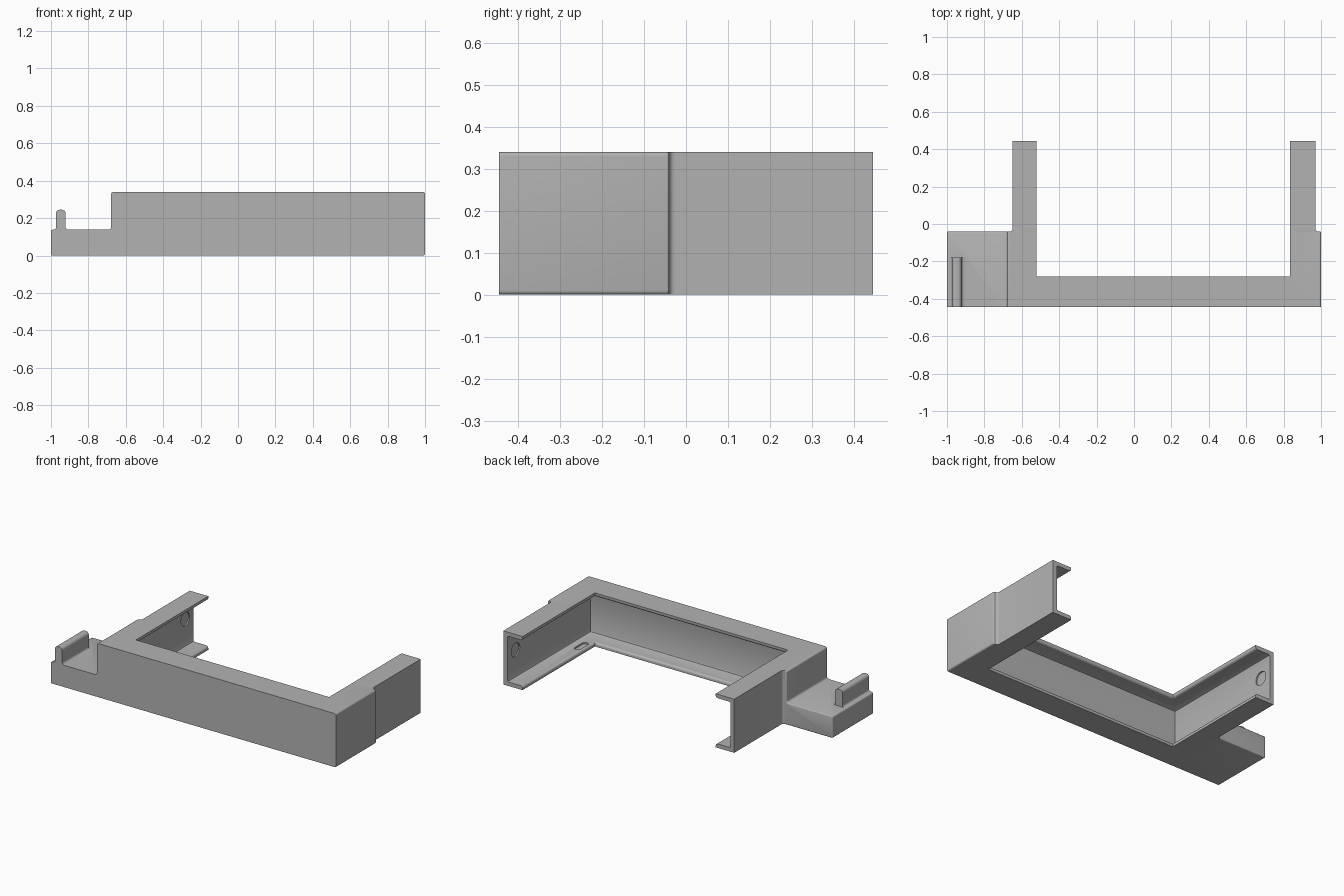
import bpy, bmesh, math
from mathutils import Vector

if "Cube" in bpy.data.objects:
    bpy.data.objects.remove(bpy.data.objects["Cube"])

grey = bpy.data.materials.new("plain_grey")
grey.diffuse_color = (0.45, 0.45, 0.45, 1)
grey.use_nodes = True
grey.node_tree.nodes["Principled BSDF"].inputs["Base Color"].default_value = grey.diffuse_color


def rounded(points, steps=5):
    """Outline from (x, y, radius) corners, each rounded by a tangent curve."""
    out = []
    for i, (x, y, r) in enumerate(points):
        p = Vector((x, y))
        if r == 0:
            out.append(p)
            continue
        a = p + (Vector(points[i - 1][:2]) - p).normalized() * r
        b = p + (Vector(points[(i + 1) % len(points)][:2]) - p).normalized() * r
        centre = a + b - p                      # all corners are square
        for k in range(steps + 1):
            t = k / steps * math.pi / 2
            out.append(centre + (a - centre) * math.cos(t) + (b - centre) * math.sin(t))
    return out


def make(name, bm):
    bmesh.ops.recalc_face_normals(bm, faces=bm.faces)
    mesh = bpy.data.meshes.new(name)
    bm.to_mesh(mesh)
    bm.free()
    mesh.materials.append(grey)
    ob = bpy.data.objects.new(name, mesh)
    bpy.context.collection.objects.link(ob)
    return ob


def prism(name, outline, place, lo, hi, round_end=0):
    """Extrude an outline from lo to hi; place(u, v, w) maps it into space."""
    bm = bmesh.new()
    ends = [[bm.verts.new(place(u, v, w)) for u, v in outline] for w in (lo, hi)]
    n = len(outline)
    bm.faces.new(ends[0])
    back = bm.faces.new(ends[1])
    for i in range(n):
        j = (i + 1) % n
        bm.faces.new((ends[0][i], ends[0][j], ends[1][j], ends[1][i]))
    if round_end:
        bmesh.ops.recalc_face_normals(bm, faces=bm.faces)
        bmesh.ops.bevel(bm, geom=list(back.edges), offset=round_end, segments=3,
                        profile=0.5, affect='EDGES', clamp_overlap=True)
    return make(name, bm)


def combine(target, other, operation):
    m = target.modifiers.new(operation.lower(), 'BOOLEAN')
    m.object, m.operation, m.solver = other, operation, 'EXACT'
    bpy.context.view_layer.objects.active = target
    bpy.ops.object.modifier_apply(modifier=m.name)
    bpy.data.objects.remove(other)


along_y = lambda u, v, w: (u, w, v)
along_z = lambda u, v, w: (u, v, w)
along_x = lambda u, v, w: (w, u, v)

# U-shaped block with small fillets where the arms leave the front body
frame = prism("bracket_frame", rounded([
    (-0.65, 0.445, 0), (-0.65, -0.04, 0.014), (-0.666, -0.04, 0), (-0.666, -0.445, 0),
    (0.985, -0.445, 0), (0.985, -0.04, 0), (0.97, -0.04, 0.014), (0.97, 0.445, 0)]),
    along_z, 0, 0.34)

# Thicker front body with the low side ledge
body = prism("front_body", rounded([
    (-1, 0, 0.008), (1, 0, 0.01), (1, 0.34, 0.01), (-0.678, 0.34, 0.012),
    (-0.678, 0.138, 0.014), (-1, 0.138, 0.01)]), along_y, -0.445, -0.04, 0.006)
combine(frame, body, 'UNION')

# Upright lip on the ledge
lip = prism("ledge_lip", rounded([
    (-0.988, 0.1, 0), (-0.988, 0.138, 0), (-0.973, 0.138, 0.012), (-0.973, 0.245, 0.02),
    (-0.922, 0.245, 0.02), (-0.922, 0.138, 0.015), (-0.9, 0.138, 0), (-0.9, 0.1, 0)]),
    along_y, -0.445, -0.178)
combine(frame, lip, 'UNION')

# Cutter: central opening that widens into the channel between the flanges
lower = [(-0.1, 0), (0.012, 0), (0.016, 0.001), (0.021, 0.004), (0.024, 0.009),
         (0.025, 0.014), (0.025, 0.095), (0.028, 0.102), (0.035, 0.105)]
layers = lower + [(0.34 - z, d) for z, d in reversed(lower)]
bm = bmesh.new()
rings = [[bm.verts.new((x, y, z)) for x, y in (
    (-0.52 - d, -0.28 - d), (0.835 + d, -0.28 - d), (0.835 + d, 1), (-0.52 - d, 1))]
    for z, d in layers]
for a, b in zip(rings, rings[1:]):
    for i in range(4):
        j = (i + 1) % 4
        bm.faces.new((a[i], a[j], b[j], b[i]))
bm.faces.new(rings[0])
bm.faces.new(rings[-1])
combine(frame, make("channel_cutter", bm), 'DIFFERENCE')

# Shallow round and slotted recesses inside both arms
circle = [(0.365 + 0.043 * math.cos(k * math.pi / 16),
           0.197 + 0.043 * math.sin(k * math.pi / 16)) for k in range(32)]
for wall, slot_x in ((-0.625, -0.555), (0.94, 0.87)):
    combine(frame, prism("round_recess", circle, along_x, wall - 0.008, wall + 0.008),
            'DIFFERENCE')
    slot = rounded([(slot_x - 0.02, -0.25, 0.0199), (slot_x + 0.02, -0.25, 0.0199),
                    (slot_x + 0.02, -0.14, 0.0199), (slot_x - 0.02, -0.14, 0.0199)])
    combine(frame, prism("slot_recess", slot, along_z, 0.017, 0.033), 'DIFFERENCE')

frame.select_set(True)
bpy.context.view_layer.objects.active = frame
bpy.ops.object.shade_smooth_by_angle(angle=math.radians(32))
